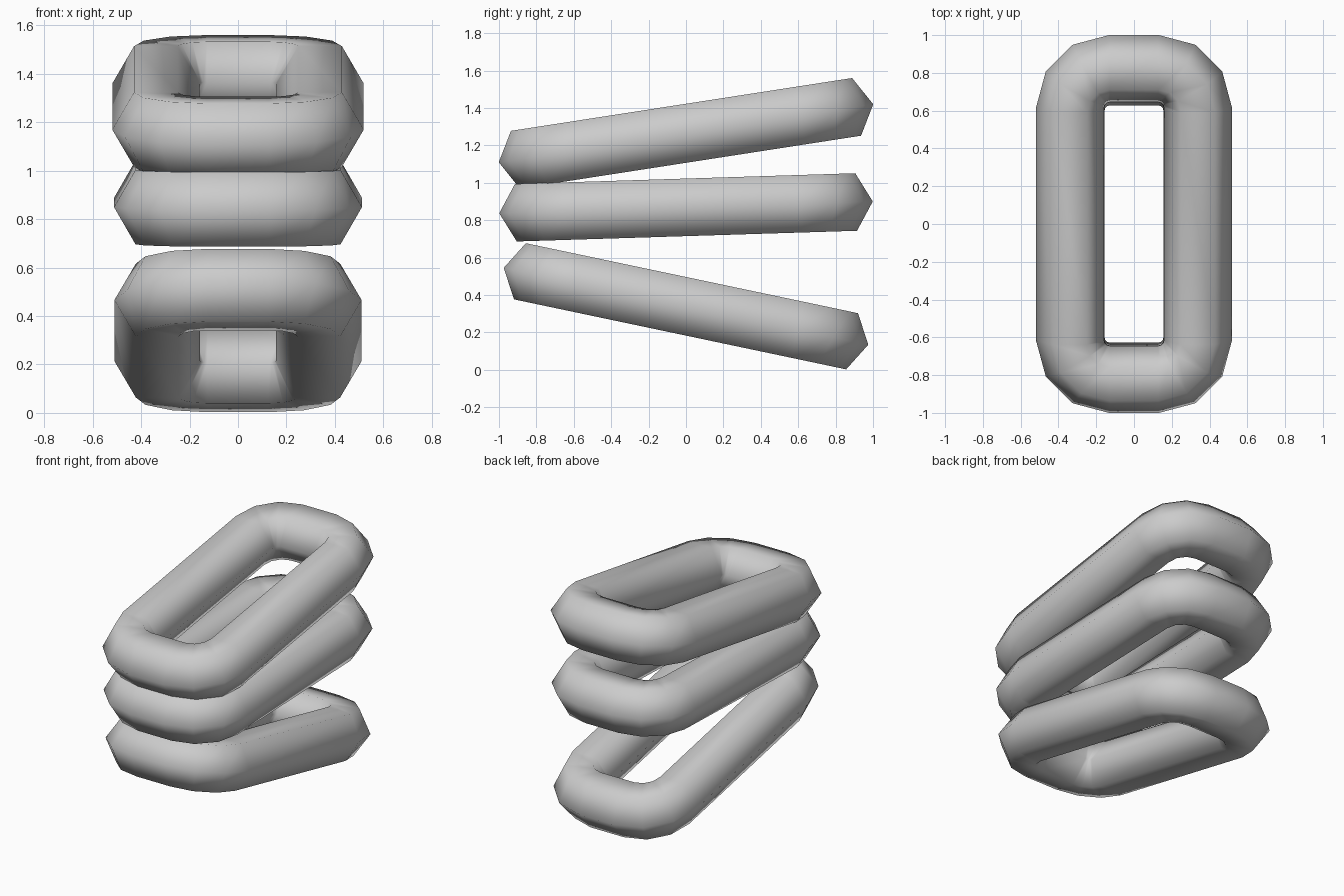
import bpy, bmesh
from math import sin, cos, radians

if "Cube" in bpy.data.objects:
    bpy.data.objects.remove(bpy.data.objects["Cube"])

TUBE = 0.178          # hexagonal tube radius
HALF_X, HALF_Y = 0.127, 0.615   # corner-arc centres
BEND = 0.208          # bend radius of tube centre line


def make_link(name, z, tilt, scale=1.0):
    bm = bmesh.new()
    rings = []
    # four rounded corners, three segments each
    for corner, (sx, sy) in enumerate([(1, 1), (-1, 1), (-1, -1), (1, -1)]):
        for step in range(4):
            a = radians(90 * corner + 30 * step)
            ring = []
            for k in range(6):
                t = radians(60 * k)
                r = BEND + TUBE * cos(t)
                ring.append(bm.verts.new((sx * HALF_X + r * cos(a),
                                          sy * HALF_Y + r * sin(a),
                                          TUBE * sin(t))))
            rings.append(ring)
    # skin the closed loop of hexagons
    for i, ring in enumerate(rings):
        nxt = rings[(i + 1) % len(rings)]
        for k in range(6):
            j = (k + 1) % 6
            bm.faces.new((ring[k], nxt[k], nxt[j], ring[j])).smooth = True
    bmesh.ops.recalc_face_normals(bm, faces=bm.faces)
    mesh = bpy.data.meshes.new(name)
    bm.to_mesh(mesh)
    bm.free()
    obj = bpy.data.objects.new(name, mesh)
    bpy.context.collection.objects.link(obj)
    obj.location.z = z
    obj.rotation_euler.x = radians(tilt)
    obj.scale = (scale,) * 3


# stack of three tilted links
make_link("bottom_link", 0.34, -11.9, 0.995)
make_link("middle_link", 0.869, 1.8, 0.998)
make_link("top_link", 1.265, 8.8, 1.012)
